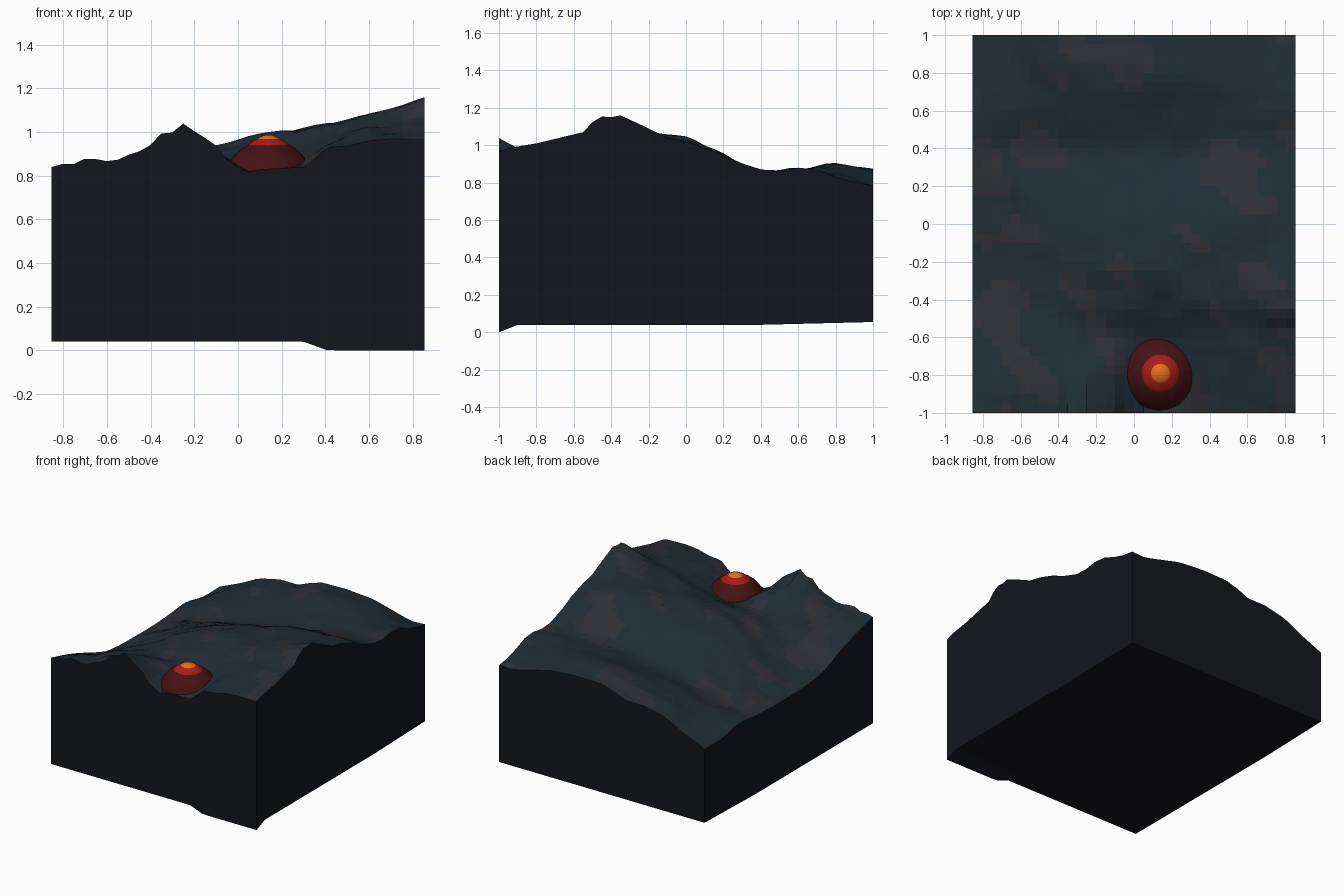
import bpy, bmesh
from mathutils import Vector, noise

if "Cube" in bpy.data.objects:
    bpy.data.objects.remove(bpy.data.objects["Cube"])

W, D = 0.855, 1.0
NX, NY = 34, 40


def material(name, rgb):
    m = bpy.data.materials.new(name)
    m.diffuse_color = (*rgb, 1)
    m.use_nodes = True
    m.node_tree.nodes["Principled BSDF"].inputs["Base Color"].default_value = m.diffuse_color
    return m


def clamp(t):
    return max(0.0, min(1.0, t))


def lerp_profile(pts, t):
    for (a, za), (b, zb) in zip(pts, pts[1:]):
        if t <= b:
            return za + (zb - za) * clamp((t - a) / (b - a))
    return pts[-1][1]


def smooth_profile(ts, zs, t):
    # Catmull-Rom through unevenly spaced points
    i = 0
    while i < len(ts) - 2 and t > ts[i + 1]:
        i += 1
    h = ts[i + 1] - ts[i]
    u = clamp((t - ts[i]) / h)

    def slope(k):
        a, b = max(k - 1, 0), min(k + 1, len(ts) - 1)
        return (zs[b] - zs[a]) / (ts[b] - ts[a])
    m0, m1 = slope(i) * h, slope(i + 1) * h
    return ((2*u**3 - 3*u**2 + 1) * zs[i] + (u**3 - 2*u**2 + u) * m0
            + (3*u**2 - 2*u**3) * zs[i + 1] + (u**3 - u**2) * m1)


# Broad landform: height along y for each x column
XS = [-W, -0.5, -0.2, 0.14, 0.5, W]
YS = [-1 + 0.2 * k for k in range(11)]
COLS = [
    [.84, .79, .725, .65, .625, .62, .62, .63, .645, .61, .61],
    [.90, .88, .82, .79, .78, .77, .73, .69, .73, .77, .77],
    [1.0, .93, .87, .89, .91, .88, .81, .75, .80, .83, .80],
    [.835, .83, .87, .96, .99, .96, .88, .80, .86, .90, .875],
    [.94, .97, 1.0, 1.05, 1.05, 1.04, .95, .86, .87, .88, .845],
    [.965, 1.01, 1.05, 1.15, 1.09, 1.02, .945, .875, .88, .83, .785],
]
# Detailed rim profiles where the slab is cut
FRONT = [(-W, .84), (-.8, .855), (-.76, .85), (-.68, .89), (-.64, .87), (-.57, .865),
         (-.47, .91), (-.42, .915), (-.36, 1.0), (-.33, .975), (-.25, 1.04), (-.18, .99),
         (-.11, .95), (-.04, .86), (.05, .815), (.1, .83), (.31, .84), (.41, .93),
         (.5, .935), (.6, .96), (.7, .97), (W, .965)]
RIGHT = [(-1, .965), (-.95, .985), (-.8, 1.01), (-.55, 1.07), (-.47, 1.155), (-.4, 1.15),
         (-.35, 1.16), (-.2, 1.09), (-.1, 1.04), (0, 1.02), (.15, .97), (.25, .92),
         (.4, .87), (.5, .865), (.6, .88), (.7, .87), (.8, .83), (.9, .80), (1, .785)]
BACK = [(-W, .61), (-.665, .69), (-.53, .76), (-.35, .80), (-.2, .80), (-.1, .84),
        (0, .87), (.2, .875), (.42, .86), (.74, .78), (W, .785)]


def land(x, y):
    return smooth_profile(XS, [smooth_profile(YS, c, y) for c in COLS], x)


def top_z(x, y):
    z = land(x, y)
    z += (lerp_profile(FRONT, x) - land(x, -1)) * clamp(1 - (y + 1) / 0.25)
    z += (lerp_profile(RIGHT, y) - land(W, y)) * clamp(1 - (W - x) / 0.2)
    z += (lerp_profile(BACK, x) - land(x, 1)) * clamp(1 - (1 - y) / 0.2)
    rim = clamp(min(W - abs(x), D - abs(y)) / 0.15)
    return z + rim * 0.02 * noise.noise(Vector((x * 6, y * 6, 3.1)))


def base_z(x, y):
    drop = clamp((x - 0.3) / 0.11) * clamp((-0.9 - y) / 0.1)
    return 0.04 - 0.04 * drop + 0.015 * clamp((y - 0.4) / 0.6)


# Terrain slab: top grid, base grid and walls joining their rims
bm = bmesh.new()


def sheet(zfun):
    return [[bm.verts.new((x, y, zfun(x, y)))
             for y in (-D + 2 * D * j / NY for j in range(NY + 1))]
            for x in (-W + 2 * W * i / NX for i in range(NX + 1))]


top, base = sheet(top_z), sheet(base_z)
for i in range(NX):
    for j in range(NY):
        quad = [(i, j), (i + 1, j), (i + 1, j + 1), (i, j + 1)]
        f = bm.faces.new([top[a][b] for a, b in quad])
        c = f.calc_center_median()
        patch = noise.noise(Vector((c.x * 4 + c.y * 2, c.y * 4, 7.7)))
        f.material_index = 2 if patch > 0.22 else 0
        bm.faces.new([base[a][b] for a, b in reversed(quad)]).material_index = 1

rim = ([(i, 0) for i in range(NX)] + [(NX, j) for j in range(NY)]
       + [(i, NY) for i in range(NX, 0, -1)] + [(0, j) for j in range(NY, 0, -1)])
for (a, b), (c, d) in zip(rim, rim[1:] + rim[:1]):
    bm.faces.new([base[a][b], base[c][d], top[c][d], top[a][b]]).material_index = 1

bmesh.ops.recalc_face_normals(bm, faces=bm.faces)
me = bpy.data.meshes.new("terrain_slab")
bm.to_mesh(me)
bm.free()
slab = bpy.data.objects.new("terrain_slab", me)
bpy.context.collection.objects.link(slab)
for m in (material("slate", (.014, .026, .035)), material("dark_rock", (.007, .008, .012)),
          material("grey_rock", (.026, .028, .037))):
    me.materials.append(m)


# Glowing dome: three nested spheres poking through one another
def ball(name, z, r, rgb, segs):
    bpy.ops.mesh.primitive_uv_sphere_add(segments=segs, ring_count=segs // 2, radius=r,
                                         location=(0.14, -0.79, z))
    ob = bpy.context.object
    ob.name = name
    ob.data.materials.append(material(name, rgb))
    bpy.ops.object.shade_smooth_by_angle()


ball("dome_crust", 0.755, 0.21, (.06, .006, .007), 32)
ball("dome_glow", 0.84, 0.14, (.40, .012, .008), 24)
ball("dome_core", 0.908, 0.08, (.80, .16, .012), 24)
